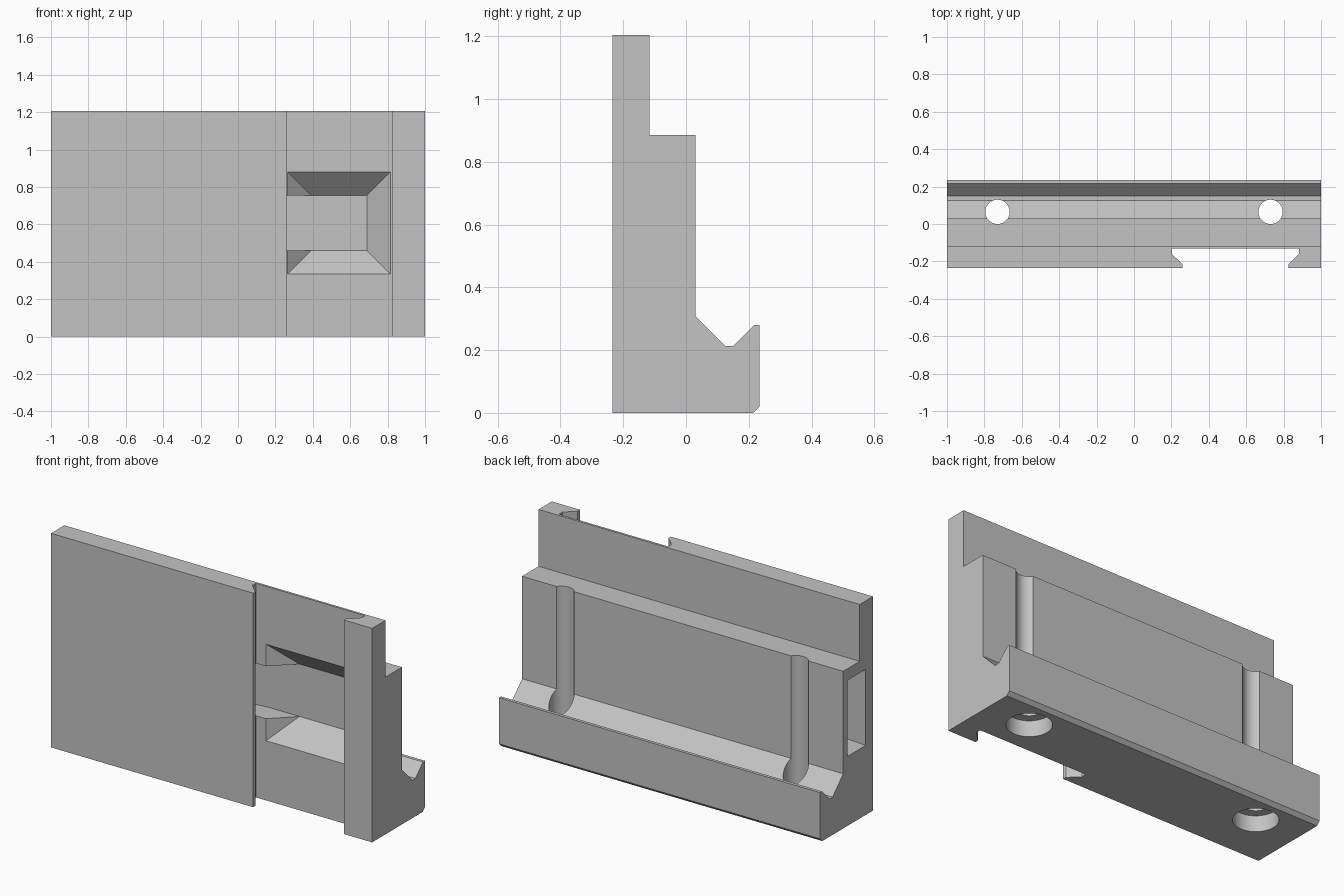
import bpy, bmesh, math

if "Cube" in bpy.data.objects:
    bpy.data.objects.remove(bpy.data.objects["Cube"])

grey = bpy.data.materials.new("light grey")
grey.diffuse_color = (0.55, 0.55, 0.55, 1)
grey.use_nodes = True
grey.node_tree.nodes["Principled BSDF"].inputs["Base Color"].default_value = grey.diffuse_color


def loft(name, rings):
    """Closed solid through matching rings of points."""
    bm = bmesh.new()
    loops = [[bm.verts.new(p) for p in ring] for ring in rings]
    n = len(loops[0])
    bm.faces.new(loops[0])
    bm.faces.new(loops[-1])
    for a, b in zip(loops, loops[1:]):
        for i in range(n):
            j = (i + 1) % n
            bm.faces.new((a[i], a[j], b[j], b[i]))
    bmesh.ops.recalc_face_normals(bm, faces=bm.faces[:])
    mesh = bpy.data.meshes.new(name)
    bm.to_mesh(mesh)
    bm.free()
    obj = bpy.data.objects.new(name, mesh)
    bpy.context.collection.objects.link(obj)
    mesh.materials.append(grey)
    return obj


def circle(x, y, z, r, n=48):
    return [(x + r * math.cos(2 * math.pi * i / n),
             y + r * math.sin(2 * math.pi * i / n), z) for i in range(n)]


# Stepped body with a V-shaped trough along the back foot
profile = [(-0.235, 0), (0.215, 0), (0.235, 0.02), (0.235, 0.28),
           (0.217, 0.28), (0.15, 0.213), (0.125, 0.213), (0.03, 0.308),
           (0.03, 0.885), (-0.117, 0.885), (-0.117, 1.205), (-0.235, 1.205)]
body = loft("bracket_body", [[(x, y, z) for y, z in profile] for x in (-1, 1)])

# Full-height undercut slot in the front
half = [(0.283, -0.3), (0.283, -0.215), (0.34, -0.16), (0.34, -0.13)]
slot = [(0.542 - x, y) for x, y in half] + [(0.542 + x, y) for x, y in reversed(half)]
cutters = [loft("slot_cutter", [[(x, y, z) for x, y in slot] for z in (-0.1, 1.3)])]


# Pocket with sloping sides in the slot floor
def pocket_ring(y, grow):
    x0, x1, z0, z1 = 0.39 - grow, 0.69 + grow, 0.46 - grow, 0.755 + grow
    return [(x0, y, z0), (x1, y, z0), (x1, y, z1), (x0, y, z1)]


cutters.append(loft("pocket_cutter", [pocket_ring(-0.01, 0), pocket_ring(-0.142, 0.1365)]))


# Tunnel from the left end into the pocket
def tunnel_ring(x, z0, z1):
    return [(x, -0.17, z0), (x, -0.01, z0), (x, -0.01, z1), (x, -0.17, z1)]


cutters.append(loft("tunnel_cutter", [tunnel_ring(-1.02, 0.39, 0.82),
                                      tunnel_ring(0.2, 0.46, 0.755),
                                      tunnel_ring(0.6, 0.46, 0.755)]))

# Vertical bolt holes, widened underneath
for side, x in (("left", -0.73), ("right", 0.73)):
    cutters.append(loft(side + "_bolt_hole_cutter",
                        [circle(x, 0.065, z, 0.065) for z in (-0.1, 1.0)]))
    cutters.append(loft(side + "_counterbore_cutter",
                        [circle(x, 0.065, z, 0.115) for z in (-0.1, 0.09)]))

bpy.context.view_layer.objects.active = body
body.select_set(True)
for cutter in cutters:
    mod = body.modifiers.new(cutter.name, "BOOLEAN")
    mod.operation = "DIFFERENCE"
    mod.solver = "EXACT"
    mod.object = cutter
    bpy.ops.object.modifier_apply(modifier=mod.name)
for cutter in cutters:
    bpy.data.objects.remove(cutter)

# Smooth bores, sharp edges elsewhere
bpy.ops.object.shade_smooth_by_angle(angle=math.radians(20))
